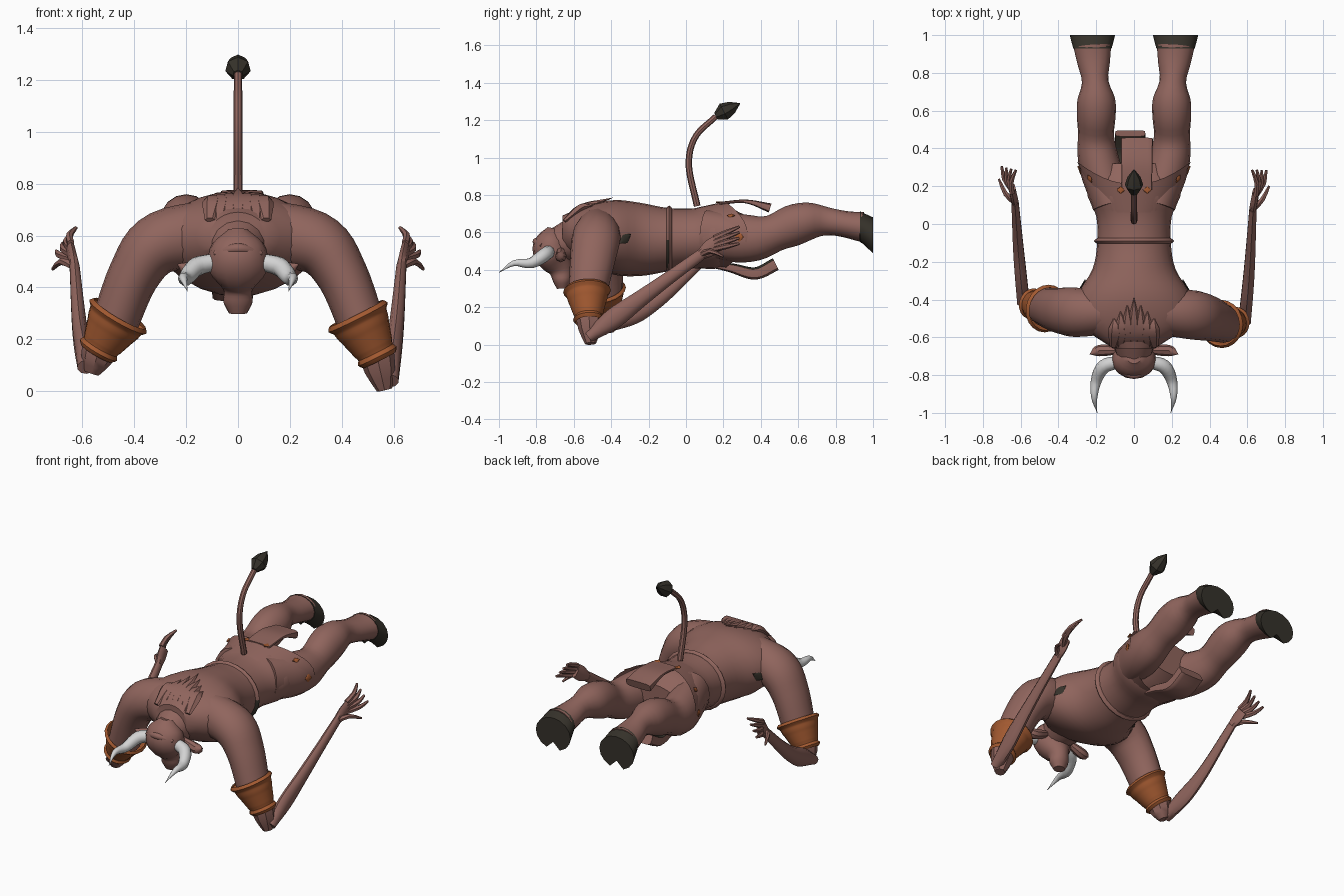
import bpy, bmesh, math
from mathutils import Vector

cube = bpy.data.objects.get("Cube")
if cube:
    bpy.data.objects.remove(cube, do_unlink=True)

AXIS_X, AXIS_Y, AXIS_Z = Vector((1, 0, 0)), Vector((0, 1, 0)), Vector((0, 0, 1))


def material(name, red, green, blue):
    mat = bpy.data.materials.new(name)
    mat.use_nodes = True
    mat.diffuse_color = (red, green, blue, 1)
    shader = next(node for node in mat.node_tree.nodes if node.type == 'BSDF_PRINCIPLED')
    shader.inputs["Base Color"].default_value = (red, green, blue, 1)
    shader.inputs["Roughness"].default_value = .8
    return mat


SKIN = material("skin", .28, .13, .11)
LEATHER = material("leather", .36, .1, .03)
HORN = material("horn", .65, .65, .65)
DARK = material("dark hoof", .036, .031, .023)


def sample(values, fraction):
    """Smooth curve through evenly spaced values, straight for two of them."""
    values = [values[0] * 2 - values[1], *values, values[-1] * 2 - values[-2]]
    segments = len(values) - 3
    index = min(int(fraction * segments), segments - 1)
    t = fraction * segments - index
    before, start, end, after = values[index:index + 4]
    slope_in, slope_out = (end - before) / 2, (after - start) / 2
    change = end - start
    return start + slope_in * t + (change * 3 - slope_in * 2 - slope_out) * t**2 \
        + (slope_in + slope_out - change * 2) * t**3


def tube(name, path, widths, mat, depths=None, up=AXIS_Z, axis=None, mirror=1,
         sides=16, steps=16, power=1, capped=True, edit=None):
    """Elliptical tube along a path; widths and depths are spread evenly over it."""
    path = [Vector(point) for point in path]
    depths = depths or widths
    centres = [sample(path, i / steps) for i in range(steps + 1)]
    bm, loops = bmesh.new(), []
    for i, centre in enumerate(centres):
        fraction = i / steps
        along = axis or centres[min(i + 1, steps)] - centres[max(i - 1, 0)]
        across = up.cross(along).normalized()
        upward = along.cross(across).normalized()
        width = max(sample(widths, fraction), .001)
        depth = max(sample(depths, fraction), .001)
        loop = []
        for k in range(sides):
            angle = math.tau * k / sides
            u, v = (math.copysign(abs(f) ** power, f) for f in (math.cos(angle), math.sin(angle)))
            point = centre + across * u * width + upward * v * depth
            if edit:
                edit(point, angle, fraction)
            point.x *= mirror
            loop.append(bm.verts.new(point))
        loops.append(loop)
    for low, high in zip(loops, loops[1:]):
        for k in range(sides):
            after = (k + 1) % sides
            bm.faces.new((low[k], low[after], high[after], high[k]))
    if capped:
        bm.faces.new(loops[0])
        bm.faces.new(loops[-1])
    bmesh.ops.recalc_face_normals(bm, faces=bm.faces)
    mesh = bpy.data.meshes.new(name)
    bm.to_mesh(mesh)
    bm.free()
    mesh.materials.append(mat)
    part = bpy.data.objects.new(name, mesh)
    bpy.context.collection.objects.link(part)
    bpy.ops.object.select_all(action='DESELECT')
    part.select_set(True)
    bpy.context.view_layer.objects.active = part
    bpy.ops.object.shade_smooth_by_angle(angle=math.radians(40))
    return part


def plate(name, centre, reach, width, mat, up, mirror):
    """Thin leaf-shaped patch lying along the body."""
    centre, reach = Vector(centre), Vector(reach)
    tube(name, [centre - reach, centre + reach], (0, width, 0), mat, depths=(.004, .004),
         up=Vector(up), mirror=mirror, sides=8, steps=6)


# Torso and neck
tube("torso", [(0, -.66, .6), (0, -.17, .56), (0, .32, .59)],
     (.11, .3, .3, .22, .195, .2, .25, .18), SKIN,
     depths=(.09, .16, .2, .195, .17, .16, .17, .1), axis=AXIS_Y, sides=24, steps=28)
tube("neck", [(0, -.45, .61), (0, -.7, .53)], (.16, .13, .09), SKIN, depths=(.13, .12, .09))

# Belt with a dark lining at the flanks
belt = tube("belt", [(0, -.105, .56), (0, -.075, .56)], (.195, .213, .195), SKIN,
            depths=(.17, .183, .17), axis=AXIS_Y, sides=24, steps=4)
belt.data.materials.append(DARK)
for face in belt.data.polygons:
    face.material_index = int(face.normal.y < -.3 and abs(face.center.z - .5) < .08 < abs(face.center.x))

# Head with the muzzle pointing down
tube("head", [(0, -.7, .62), (0, -.72, .5), (0, -.67, .4), (0, -.66, .3)],
     (.04, .1, .115, .115, .08, .055, .056, .035), SKIN,
     depths=(.04, .08, .1, .09, .075, .06, .05, .03), up=AXIS_Y, steps=21)
tube("brow", [(-.09, -.77, .53), (0, -.8, .55), (.09, -.77, .53)], (.01, .02, .01), SKIN)

# Mane tufts over the nape
for i in range(-3, 4):
    x = i * .036
    tip = (x, abs(x) - .39 - abs(x) * 2, .785 - abs(x) * .4)
    tube(f"mane_tuft_{i + 4}", [(x, -.65, .66), (x * .9, -.56, .73), tip],
         (.02, .04, 0), SKIN, depths=(.01, .025, 0), sides=6, steps=6)

# Tail and tuft
tail_end = (0, .16, 1.22)
tube("tail", [(0, .06, .74), (0, .015, .96), (0, .05, 1.11), tail_end], (.018, .016), SKIN,
     up=AXIS_X, sides=8)
tube("tail_tuft", [tail_end, (0, .29, 1.29)], (.02, .05, .035, 0), DARK, up=AXIS_X, sides=7, steps=3)


def pointed_hem(point, angle, fraction):
    point.y += fraction * .12 * math.cos(angle) ** 2


# Skirt flaring from the waist, longer at both sides
tube("skirt", [(0, .06, .577), (0, .21, .587)], (.195, .25, .3), SKIN, depths=(.155, .178),
     axis=AXIS_Y, sides=32, steps=8, capped=False, edit=pointed_hem)

# Loincloth flaps; the inner face of the front one is dark
tube("rear_flap", [(.015, .18, .755), (.015, .32, .765), (.015, .45, .73)], (.08, .085), SKIN,
     depths=(.008, .01, .025), power=.4)
front_flap = tube("front_flap", [(-.02, .1, .43), (-.02, .24, .41), (-.02, .37, .38), (-.02, .48, .43)],
                  (.08, .08), SKIN, depths=(.01, .03, .035), power=.4)
front_flap.data.materials.append(DARK)
for face in front_flap.data.polygons:
    face.material_index = int(face.normal.z > .5)


def cleft(point, angle, fraction):
    if abs(angle - math.pi * 1.5) < .1:
        point.z += fraction * .05


def pose(path, mirror):
    """The right arm is set further back, with its elbow a little higher."""
    if mirror > 0:
        return path
    return [Vector((x, y + .1 * max(0, min(1, (.62 - z) / .4)), z + max(0, .2 - z) / 3))
            for x, y, z in path]


for mirror, side in ((1, "left_"), (-1, "right_")):
    # Leg and cloven hoof
    tube(side + "leg", [(.12, .1, .59), (.195, .38, .57), (.2, .66, .66), (.22, .94, .63)],
         (.1, .105, .11, .105, .095, .102, .1, .07, .085, .1), SKIN,
         depths=(.13, .13, .13, .12, .1, .11, .1, .075, .07, .08), mirror=mirror, steps=27)
    tube(side + "hoof", [(.22, .93, .63), (.22, 1, .58)], (.102, .12), DARK, depths=(.082, .1),
         axis=AXIS_Y, mirror=mirror, steps=4, edit=cleft)

    # Upper arm, elbow and forearm
    wrist = Vector((.63, .08, .48))
    tube(side + "upper_arm",
         pose([(.1, -.47, .61), (.3, -.48, .57), (.4, -.5, .45), (.48, -.53, .25)], mirror),
         (.13, .12, .1, .09), SKIN, depths=(.11, .13, .12, .1), up=AXIS_Y, mirror=mirror)
    tube(side + "elbow", pose([(.53, -.52, .16), (.565, -.51, .005)], mirror), (.07, .06, .03), SKIN,
         up=AXIS_Y, mirror=mirror, sides=8, steps=4)
    tube(side + "forearm", pose([(.585, -.52, .04), (.61, -.25, .24), wrist], mirror),
         (.03, .055, .045, .035, .03), SKIN, depths=(.035, .03, .02), up=AXIS_X, mirror=mirror, sides=10)

    # Bracer with a rolled rim at each end
    tube(side + "bracer", pose([(.455, -.53, .3), (.545, -.52, .12)], mirror),
         (.115, .128, .114, .11, .106, .1, .095, .09, .085, .08, .074, .083, .07), LEATHER,
         up=AXIS_Y, mirror=mirror, sides=20, steps=24, capped=False)

    # Hand with spread fingers and a thumb
    knuckles = Vector((.645, .17, .545))
    tube(side + "palm", pose([wrist, knuckles], mirror), (.028, .044, .042), SKIN, depths=(.02, .018),
         up=AXIS_X, mirror=mirror, sides=8, steps=6)
    for i in range(4):
        spread = i / 3
        base = knuckles + Vector((0, -.02, .025 - spread * .06))
        tip = Vector((.625 + spread * .075, .285, .63 - spread * .09))
        knuckle = (base + tip) / 2 + AXIS_X * .015
        tube(f"{side}finger_{i + 1}", pose([base, knuckle, tip], mirror), (.015, .014, .007), SKIN,
             up=AXIS_X, mirror=mirror, sides=6, steps=4)
    tube(side + "thumb", pose([wrist, (.68, .13, .5), (.715, .2, .47)], mirror), (.016, .014, .006),
         SKIN, up=AXIS_X, mirror=mirror, sides=6, steps=4)

    # Horn and ear
    tube(side + "horn", [(.08, -.73, .5), (.16, -.755, .48), (.2, -.83, .435), (.21, -.92, .435),
                         (.195, -1, .385)], (.033, .037, .029, .016, 0), HORN, mirror=mirror, sides=10)
    tube(side + "ear", [(.09, -.67, .5), (.18, -.67, .47), (.235, -.69, .49)], (.02, .03, .026, 0), SKIN,
         mirror=mirror, sides=8)

    # Flank patch and skirt studs
    plate(side + "flank_patch", (.275, -.325, .565), (-.018, .03, .025), .025, DARK, (.87, .5, 0), mirror)
    plate(side + "hip_stud", (.288, .285, .575), (.008, .022, 0), .025, LEATHER, AXIS_X, mirror)
    plate(side + "skirt_stud", (.235, .24, .69), (.01, .02, 0), .015, LEATHER, (.7, 0, .7), mirror)
    plate(side + "back_stud", (.07, .18, .762), (0, .02, 0), .02, LEATHER, AXIS_Z, mirror)
